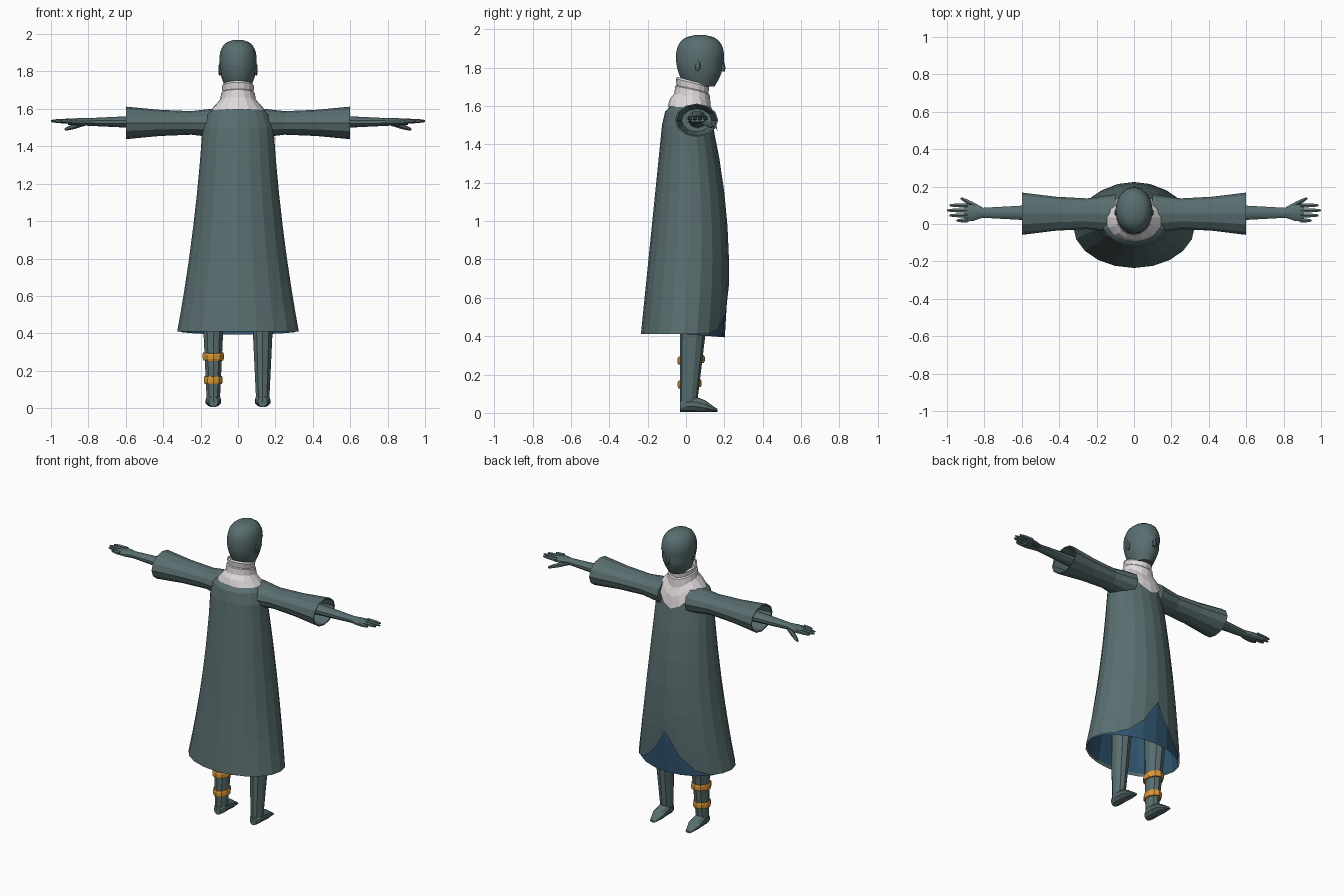
import bpy, bmesh, math
from mathutils import Vector

default_cube = bpy.data.objects.get("Cube")
if default_cube:
    bpy.data.objects.remove(default_cube, do_unlink=True)


def material(name, red, green, blue):
    mat = bpy.data.materials.new(name)
    mat.use_nodes = True
    mat.diffuse_color = (red, green, blue, 1)
    shader = mat.node_tree.nodes["Principled BSDF"]
    shader.inputs["Base Color"].default_value = mat.diffuse_color
    return mat


TEAL = material("slate teal", .1, .155, .16)
WHITE = material("pale scarf", .74, .7, .72)
BLUE = material("lining blue", .03, .09, .16)
GOLD = material("band orange", .7, .31, .04)

X, Y, Z = Vector((1, 0, 0)), Vector((0, 1, 0)), Vector((0, 0, 1))


def ring(center, side, up, count):
    """Ellipse of points around a centre, spanned by two half axes."""
    angles = [math.tau * i / count for i in range(count)]
    return [Vector(center) + side * math.sin(a) + up * math.cos(a) for a in angles]


def loft(name, rings, mat, caps=True, mirror=False, smooth=False):
    """Skin a list of equal rings into one object."""
    bm = bmesh.new()
    rows = [[bm.verts.new(point) for point in points] for points in rings]
    for low, high in zip(rows, rows[1:]):
        for i in range(len(low)):
            bm.faces.new((low[i - 1], low[i], high[i], high[i - 1]))
    if caps:
        bm.faces.new(rows[0])
        bm.faces.new(rows[-1])
    bmesh.ops.recalc_face_normals(bm, faces=bm.faces)
    mesh = bpy.data.meshes.new(name)
    bm.to_mesh(mesh)
    bm.free()
    mesh.materials.append(mat)
    part = bpy.data.objects.new(name, mesh)
    bpy.context.collection.objects.link(part)
    if mirror:
        part.modifiers.new("mirror", "MIRROR")
    if smooth:
        bpy.ops.object.select_all(action="DESELECT")
        part.select_set(True)
        bpy.context.view_layer.objects.active = part
        bpy.ops.object.shade_smooth_by_angle(angle=math.radians(35))


# Robe: cross-section follows smooth rules from hem to shoulder
SIDES = 20
HEM, SHOULDER = .41, 1.5


def robe_point(i, z, scale=1):
    t = (z - HEM) / (SHOULDER - HEM)
    width = .325 - .2 * t + .065 * t * t
    back = -.235 + .11 * t
    front = .21 + .1 * t - .17 * t * t
    angle = math.tau * i / SIDES
    return Vector((width * scale * math.sin(angle),
                   (back + front + (front - back) * scale * math.cos(angle)) / 2, z))


def robe_ring(z, scale=1):
    return [robe_point(i, z, scale) for i in range(SIDES)]


def hem_height(i):
    """Level hem with a pointed arch at the front opening."""
    point = robe_point(i, HEM)
    if point.y < 0:
        return HEM
    return HEM + .26 * max(0, 1 - abs(point.x) / .27) ** 1.8


WAIST = .8
skirt = []
for blend in (0, .3, .6):
    heights = [hem_height(i) for i in range(SIDES)]
    skirt.append([robe_point(i, h + (WAIST - h) * blend) for i, h in enumerate(heights)])
body = [robe_ring(WAIST + step * (SHOULDER - WAIST) / 4) for step in range(5)]
shoulders = []
for lift, scale in ((.07, .88), (.11, .6), (.14, .3)):
    shoulders.append([p + Z * lift for p in robe_ring(SHOULDER, scale)])
loft("robe", skirt + body + shoulders, TEAL, caps=False)

# Blue lining, hanging slightly lower at the front
lining = [robe_ring(z, .965) for z in (HEM, .6, WAIST, 1)]
for point in lining[0]:
    point.z -= .08 * point.y
loft("robe_lining", lining, BLUE, caps=False)

# Sleeves: outer skin, cuff rim, then the inside
sleeves = [ring((x, .055, 1.525), Y * r * 1.3, Z * r, 12) for x, r in (
    (.1, .08), (.25, .063), (.42, .07), (.6, .087), (.598, .08), (.3, .06))]
loft("sleeves", sleeves, TEAL, mirror=True)

# Forearms and palms
arms = [ring((x, .06, 1.53), Y * wide, Z * thick, 10) for x, wide, thick in (
    (.3, .05, .045), (.6, .04, .03), (.81, .028, .02), (.86, .046, .02), (.91, .05, .015))]
loft("arms", arms, TEAL, mirror=True, smooth=True)


# Fingers and thumbs
def digit(name, start, end, radius):
    start, end = Vector(start), Vector(end)
    side = (end - start).cross(Z).normalized()
    up = side.cross(end - start).normalized()
    rings = [ring(start.lerp(end, t), side * radius * (1 - .6 * t ** 4),
                  up * radius * (1 - .6 * t ** 4), 6) for t in (0, .5, .85, 1)]
    loft(name, rings, TEAL, mirror=True, smooth=True)


for i, label in enumerate(("index", "middle", "ring", "little")):
    y = .1 - .027 * i
    digit(label + "_fingers", (.89, y, 1.535), (1 - .013 * (i - 1) ** 2, y, 1.535), .0125)
digit("thumbs", (.82, .08, 1.525), (.925, .138, 1.49), .015)


# Legs widen steadily upward; the ankle bands share their section
def leg_ring(z, height, scale=1):
    return ring((.132, .01 + .06 * z, height), X * scale * (.035 + .05 * z),
                Y * scale * (.042 + .06 * z), 10)


loft("legs", [leg_ring(z, z) for z in (.03, .2, .4, .7)], TEAL, mirror=True)

for name, z in (("upper_band", .275), ("lower_band", .15)):
    band = [leg_ring(z, z + lift, scale) for lift, scale in (
        (-.02, .9), (-.02, 1.15), (-.01, 1.22), (.01, 1.22), (.02, 1.15), (.02, .9))]
    for point in sum(band, []):
        point.x = -point.x
        point.z += .06 * point.y
    loft(name, band, GOLD)

# Feet
feet = [ring((.132, y, thick + .005), X * wide, Z * thick, 10) for y, wide, thick in (
    (-.03, .025, .03), (0, .04, .04), (.05, .04, .04), (.1, .043, .03), (.165, .02, .007))]
loft("feet", feet, TEAL, mirror=True)

# Head: rounded crown over a tapering jaw, with shallow eye hollows
CHIN, CROWN, BROAD = 1.7, 1.97, .55
FACE = .073
head = []
for step in range(12):
    t = 1 - (1 - step / 11.2) ** 1.4
    if t > BROAD:
        size = (1 - ((t - BROAD) / (1 - BROAD)) ** 2.6) ** .385
    else:
        size = 1 - .4 * (1 - t / BROAD) ** 2
    z = CHIN + (CROWN - CHIN) * t
    row = ring((0, FACE, z), X * size * .1, Y * size * .125, 16)
    for point in row:
        if abs(z - 1.83) < .015 and point.y > .14 and abs(point.x) > .01:
            point.y -= .012
    head.append(row)
loft("head", head, TEAL, smooth=True)

neck = [ring((0, .04, z), X * .055, Y * .06, 12) for z in (1.6, 1.72)]
loft("neck", neck, TEAL)
nose = [ring((0, y, z), X * .012, Y * .012, 6) for y, z in ((.19, 1.78), (.194, 1.8), (.184, 1.84))]
loft("nose", nose, TEAL)
ears = [ring((x, .06, 1.81), Y * size, Z * size * 2, 8) for x, size in (
    (.085, .014), (.1, .016), (.105, .01))]
loft("ears", ears, TEAL, mirror=True)

# Scarf: folded collar, then a cowl that drops to a point at the front
scarf = []
for z, radius in ((1.69, .07), (1.73, .08), (1.72, .087), (1.69, .083),
                  (1.685, .09), (1.65, .095), (1.625, .117), (1.59, .15)):
    depth = min(radius, .13)
    row = ring((0, .034, z), X * radius, Y * depth, 16)
    slope = 1.5 * (z - 1.55)
    drop = .115 * ((1.73 - z) / .14) ** 2
    for point in row:
        forward = point.y - .034
        point.z -= slope * forward + drop * max(0, forward / depth) ** 3
    scarf.append(row)
loft("scarf", scarf, WHITE, caps=False)
